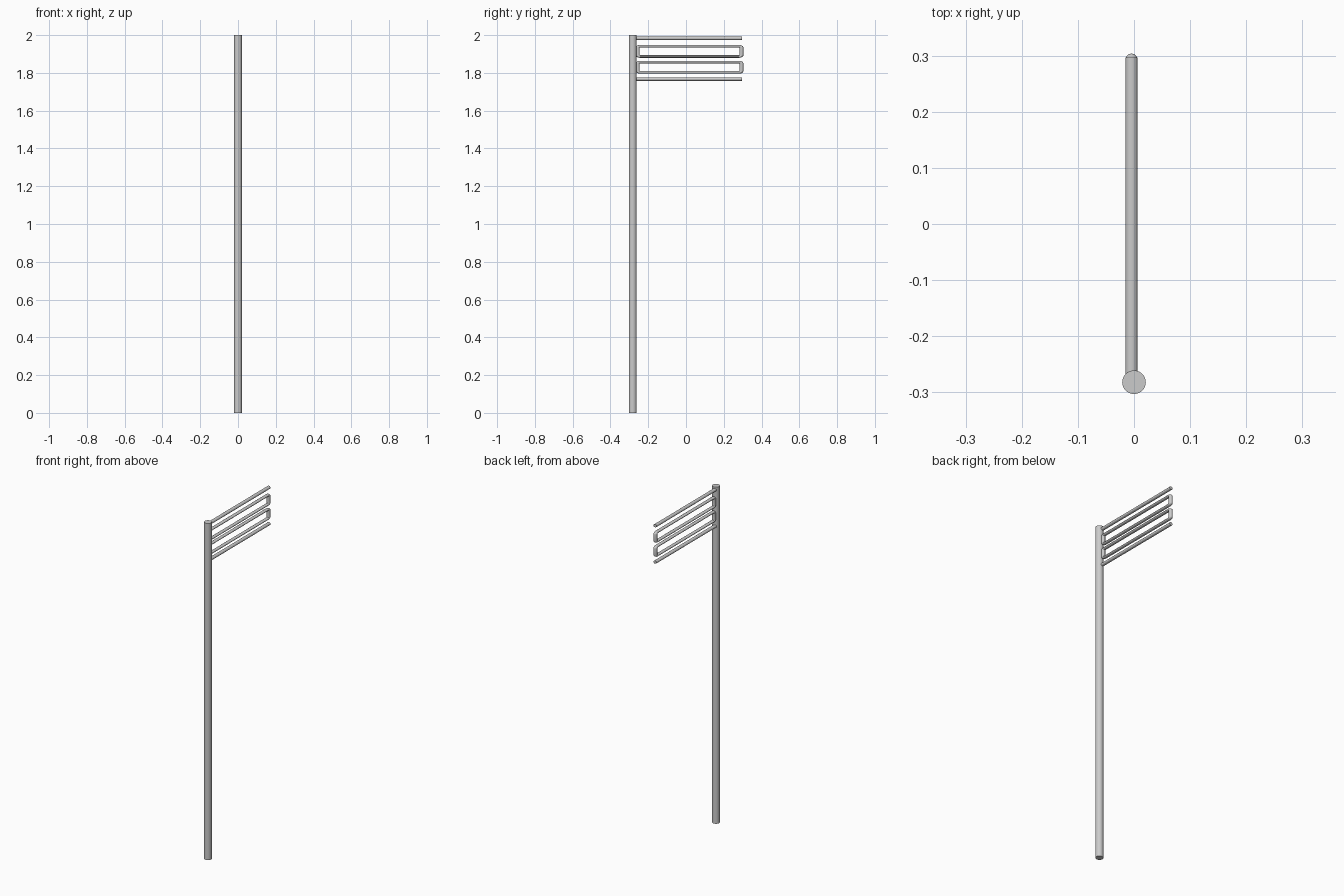
import bpy, math

if "Cube" in bpy.data.objects:
    bpy.data.objects.remove(bpy.data.objects["Cube"])

BX = -0.0045   # sideways offset of the rack from the pole axis
R = 0.0105     # tube radius


def cylinder(name, radius, depth, loc, rot=(0, 0, 0), verts=32):
    bpy.ops.mesh.primitive_cylinder_add(vertices=verts, radius=radius, depth=depth,
                                        location=loc, rotation=rot)
    ob = bpy.context.object
    ob.name = name
    bpy.ops.object.shade_smooth_by_angle()
    return ob


def loop(name, y0, y1, z0, z1, flat=0.65, corner=0.012):
    # Closed rounded-rectangle tube, squashed in z so the runs are slimmer than the ends
    cy, cz = (y0 + y1) / 2, (z0 + z1) / 2
    hy, hz = (y1 - y0) / 2 - R, (z1 - z0) / 2 / flat - R
    pts = []
    for i, (sy, sz) in enumerate([(1, 1), (-1, 1), (-1, -1), (1, -1)]):
        for k in range(7):
            a = math.pi / 2 * (i + k / 6)
            pts.append((0, sy * (hy - corner) + corner * math.cos(a),
                        sz * (hz - corner) + corner * math.sin(a)))
    cu = bpy.data.curves.new(name, 'CURVE')
    cu.dimensions = '3D'
    cu.bevel_depth = R
    cu.bevel_resolution = 4
    sp = cu.splines.new('POLY')
    sp.points.add(len(pts) - 1)
    for p, co in zip(sp.points, pts):
        p.co = (*co, 1)
    sp.use_cyclic_u = True
    ob = bpy.data.objects.new(name, cu)
    bpy.context.collection.objects.link(ob)
    ob.location = (BX, cy, cz)
    ob.scale = (1, 1, flat)
    return ob


# Upright pole
cylinder("pole", 0.021, 2.0, (0, -0.282, 1.0))

# Straight bars above and below the loops
for name, z in (("top_bar", 1.983), ("bottom_bar", 1.767)):
    bar = cylinder(name, R, 0.565, (BX, 0.0145, z), (math.pi / 2, 0, 0), 24)
    bar.scale = (1, 0.85, 1)

# Two closed loops between the bars
loop("upper_loop", -0.266, 0.304, 1.880, 1.948)
loop("lower_loop", -0.266, 0.304, 1.796, 1.864)
